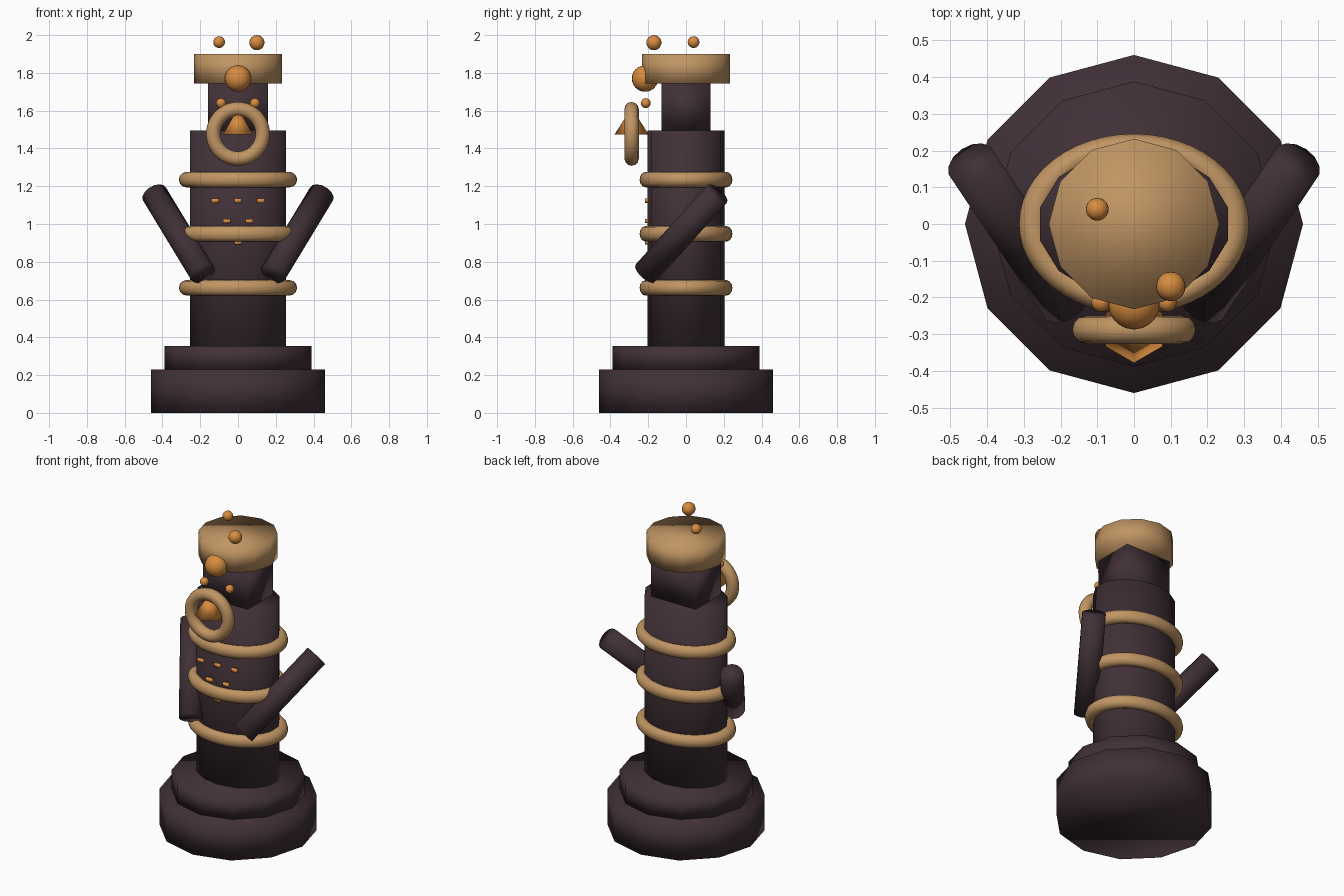
import bpy
from mathutils import Vector

if "Cube" in bpy.data.objects:
    bpy.data.objects.remove(bpy.data.objects["Cube"], do_unlink=True)


def material(name, rgb):
    m = bpy.data.materials.new(name)
    m.use_nodes = True
    m.diffuse_color = (*rgb, 1)
    m.node_tree.nodes["Principled BSDF"].inputs["Base Color"].default_value = (*rgb, 1)
    return m


DARK = material("dark plum wood", (0.052, 0.030, 0.038))
TAN = material("tan rope", (0.53, 0.30, 0.125))
AMBER = material("amber", (0.68, 0.26, 0.05))


def finish(name, mat, scale=(1, 1, 1)):
    """Name, colour, stretch and smooth the object just added."""
    ob = bpy.context.object
    ob.name = name
    ob.scale = scale
    ob.data.materials.append(mat)
    bpy.ops.object.shade_smooth()
    return ob


def drum(name, mat, sides, radius, z0, z1, squash=1):
    bpy.ops.mesh.primitive_cylinder_add(vertices=sides, radius=radius, depth=z1 - z0,
                                        location=(0, 0, (z0 + z1) / 2))
    return finish(name, mat, (1, squash, 1))


def box(name, mat, centre, size):
    bpy.ops.mesh.primitive_cube_add(size=1, location=centre)
    return finish(name, mat, size)


def ball(name, mat, centre, radius):
    bpy.ops.mesh.primitive_uv_sphere_add(segments=20, ring_count=12, radius=radius, location=centre)
    return finish(name, mat)


def ring(name, centre, major, minor, squash=1, tilt=0):
    bpy.ops.mesh.primitive_torus_add(major_radius=major, minor_radius=minor, major_segments=48,
                                     minor_segments=12, location=centre, rotation=(tilt, 0, 0))
    return finish(name, TAN, (1, squash, 1))


# Stepped pedestal, oval trunk, square head and crown
drum("lower_base", DARK, 12, 0.46, 0, 0.23)
drum("upper_base", DARK, 12, 0.388, 0.23, 0.355)
drum("trunk", DARK, 14, 0.262, 0.355, 1.495, 0.78)
box("head", DARK, (0, 0, 1.62), (0.32, 0.26, 0.26))
drum("crown", TAN, 12, 0.232, 1.745, 1.9)

# Bands around the trunk
for name, z in (("lower", 0.662), ("middle", 0.948), ("upper", 1.235)):
    ring(name + "_band", (0, 0, z), 0.272, 0.041, 0.785)

# Raised arms
for side, name in ((1, "left_arm"), (-1, "right_arm")):
    axis = Vector((0.41 * side, 0.61, 0.676))
    bpy.ops.mesh.primitive_cylinder_add(vertices=14, radius=0.07, depth=0.62,
                                        location=(0.315 * side, -0.025, 0.949),
                                        rotation=axis.to_track_quat("Z", "Y").to_euler())
    finish(name, DARK)

# Face: brow gem, eyes, beak and the ring around the beak
ball("brow_gem", AMBER, (0, -0.217, 1.77), 0.07)
for side, name in ((1, "left_eye"), (-1, "right_eye")):
    ball(name, AMBER, (0.09 * side, -0.213, 1.64), 0.026)
bpy.ops.mesh.primitive_cone_add(vertices=6, radius1=0.09, radius2=0, depth=0.14,
                                location=(0, -0.288, 1.545))
finish("beak", AMBER)
ring("beak_ring", (0, -0.288, 1.477), 0.131, 0.038, tilt=1.5708)

# Triangle of studs on the chest
for row, z in enumerate((1.123, 1.015, 0.902)):
    count = 3 - row
    for i in range(count):
        x = (i - (count - 1) / 2) * 0.12
        box("chest_stud", AMBER, (x, -0.207, z), (0.038, 0.02, 0.022))

# Floating orbs above the crown
ball("small_orb", AMBER, (-0.1, 0.04, 1.963), 0.031)
ball("large_orb", AMBER, (0.1, -0.17, 1.96), 0.04)
